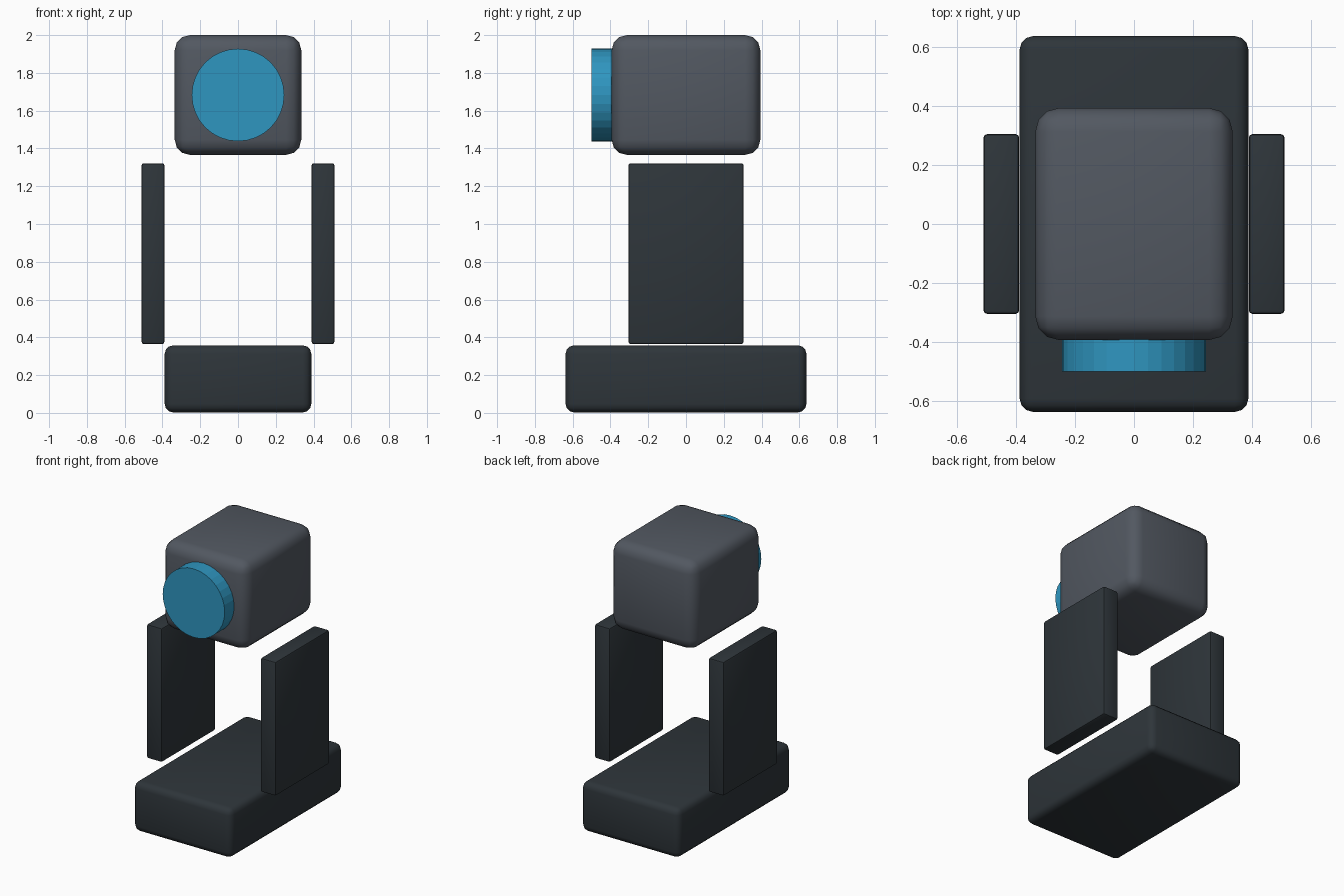
import bpy
import math

if "Cube" in bpy.data.objects:
    bpy.data.objects.remove(bpy.data.objects["Cube"])


def material(name, rgb):
    """Flat material from an sRGB 0-255 colour."""
    mat = bpy.data.materials.new(name)
    lin = [((c / 255 + 0.055) / 1.055) ** 2.4 for c in rgb]
    mat.diffuse_color = (*lin, 1)
    mat.use_nodes = True
    mat.node_tree.nodes["Principled BSDF"].inputs["Base Color"].default_value = mat.diffuse_color
    return mat


dark = material("dark slate", (46, 53, 58))
grey = material("mid grey", (82, 88, 97))
blue = material("lens blue", (47, 150, 192))


def rounded_box(name, centre, size, radius, segments, mat):
    bpy.ops.mesh.primitive_cube_add(size=1, location=centre)
    ob = bpy.context.object
    ob.name = name
    ob.scale = size
    bpy.ops.object.transform_apply(location=False, rotation=False, scale=True)
    ob.data.materials.append(mat)
    bevel = ob.modifiers.new("rounded edges", "BEVEL")
    bevel.width = radius
    bevel.segments = segments
    bpy.ops.object.modifier_apply(modifier=bevel.name)
    bpy.ops.object.shade_smooth_by_angle(angle=math.radians(35))
    return ob


# Base block
rounded_box("base", (0, 0, 0.18), (0.776, 1.275, 0.355), 0.045, 3, dark)

# Upright side arms
for side, label in ((-1, "left"), (1, "right")):
    rounded_box(label + "_arm", (side * 0.45, 0, 0.843), (0.121, 0.61, 0.957),
                0.012, 2, dark)

# Head
rounded_box("head", (0, 0, 1.683), (0.67, 0.787, 0.634), 0.08, 3, grey)

# Front lens
bpy.ops.mesh.primitive_cylinder_add(vertices=32, radius=0.245, depth=0.12,
                                    location=(0, -0.44, 1.683),
                                    rotation=(math.pi / 2, 0, 0))
lens = bpy.context.object
lens.name = "lens"
lens.data.materials.append(blue)
